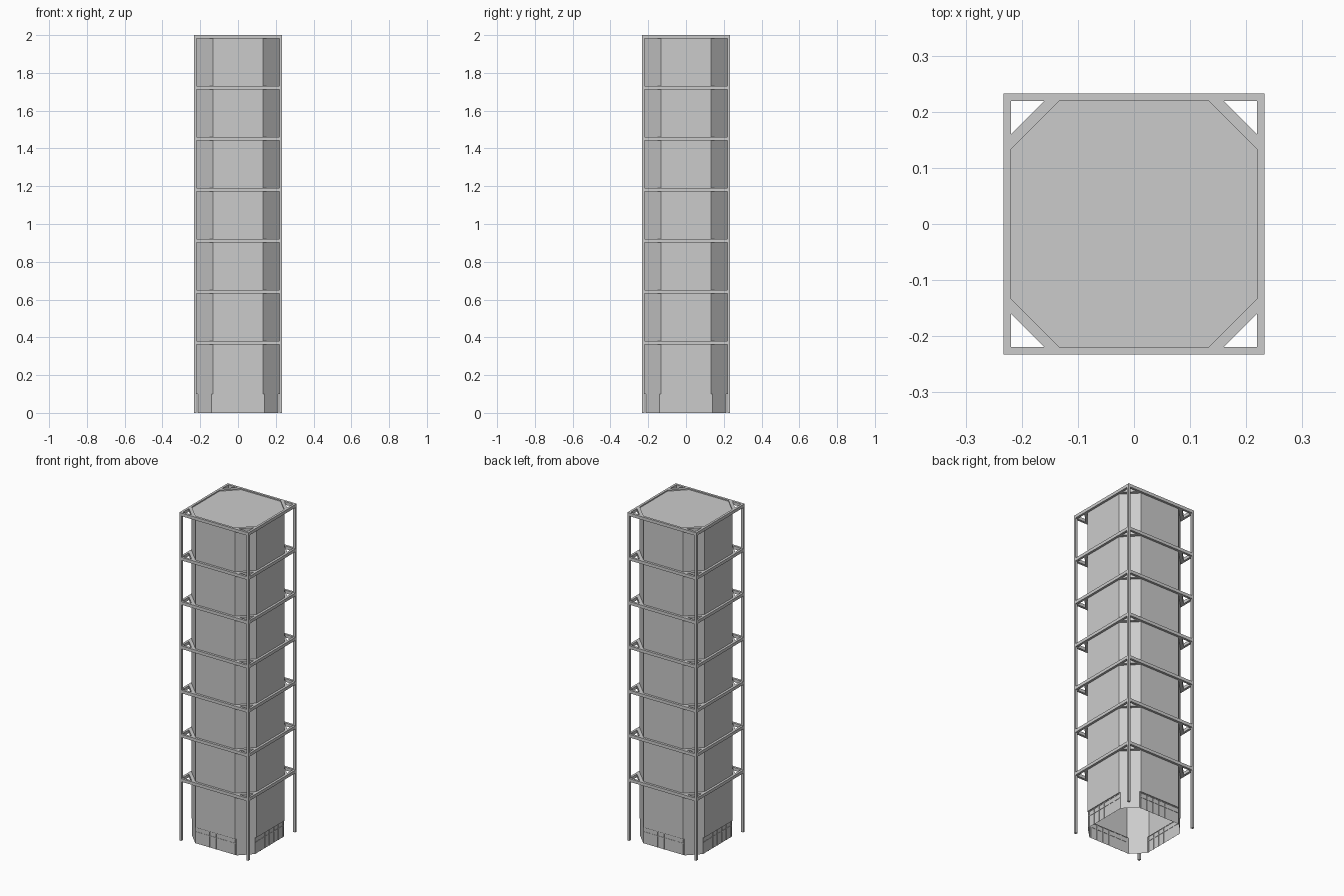
import bpy, bmesh, math
from mathutils import Matrix, Vector

cube = bpy.data.objects.get("Cube")
if cube:
    bpy.data.objects.remove(cube)

OUT, WALL, CORNER = 0.233, 0.219, 0.133   # frame edge, wall plane, chamfer start
BASE_H, RECESS, ROOF = 0.10, 0.007, 1.993
RAIL_H, PITCH, LEVELS = 0.019, 0.27, 7

grey = bpy.data.materials.new("plain grey")
grey.use_nodes = True
grey.diffuse_color = (0.6, 0.6, 0.6, 1)
grey.node_tree.nodes["Principled BSDF"].inputs["Base Color"].default_value = (0.6, 0.6, 0.6, 1)


def finish(name, bm):
    mesh = bpy.data.meshes.new(name)
    bm.to_mesh(mesh)
    bm.free()
    mesh.materials.append(grey)
    obj = bpy.data.objects.new(name, mesh)
    bpy.context.collection.objects.link(obj)
    return obj


def add_box(bm, lo, hi, turn=0):
    lo, hi = Vector(lo), Vector(hi)
    mat = (Matrix.Rotation(turn * math.pi / 2, 4, 'Z')
           @ Matrix.Translation((lo + hi) / 2) @ Matrix.Diagonal((*(hi - lo), 1)))
    bmesh.ops.create_cube(bm, size=1, matrix=mat)


def octagon(bm, wall, z):
    # the chamfer plane stays fixed while the main walls move in or out
    c = WALL + CORNER - wall
    verts = []
    for i in range(4):
        rot = Matrix.Rotation(i * math.pi / 2, 3, 'Z')
        verts += [bm.verts.new(rot @ Vector(p)) for p in ((wall, -c, z), (wall, c, z))]
    return verts


# Hollow tower shell: recessed base, overhang and main walls, open underneath
bm = bmesh.new()
rings = [octagon(bm, WALL - RECESS, 0), octagon(bm, WALL - RECESS, BASE_H),
         octagon(bm, WALL, BASE_H), octagon(bm, WALL, ROOF)]
for a, b in zip(rings, rings[1:]):
    for i in range(8):
        j = (i + 1) % 8
        bm.faces.new((a[i], a[j], b[j], b[i]))
bm.faces.new(rings[-1])
bmesh.ops.remove_doubles(bm, verts=bm.verts, dist=0.0001)
finish("tower_walls", bm)

# Corner posts
bm = bmesh.new()
for turn in range(4):
    add_box(bm, (WALL, WALL, 0), (OUT, OUT, 2), turn)
finish("corner_posts", bm)

# Square rails with diagonal corner braces at every level
for level in range(LEVELS):
    top = 2 - level * PITCH
    bm = bmesh.new()
    for turn in range(4):
        add_box(bm, (-WALL, WALL, top - RAIL_H), (WALL, OUT, top), turn)
        rot = Matrix.Rotation(turn * math.pi / 2, 3, 'Z')
        brace = [(CORNER, WALL), (WALL, CORNER), (WALL, 0.16), (0.16, WALL)]
        low = [bm.verts.new(rot @ Vector((x, y, top - RAIL_H))) for x, y in brace]
        high = [bm.verts.new(rot @ Vector((x, y, top))) for x, y in brace]
        bm.faces.new(low)
        bm.faces.new(high)
        for i in range(4):
            j = (i + 1) % 4
            bm.faces.new((low[i], low[j], high[j], high[i]))
    bmesh.ops.recalc_face_normals(bm, faces=bm.faces)
    finish(f"frame_ring_{level + 1}", bm)

# Entrance panel bars on the recessed base walls
bm = bmesh.new()
plane, half, bar = WALL - RECESS, CORNER, 0.002
for turn in range(4):
    for i in range(7):
        x = -half + 0.004 + i * (half - 0.004) / 3
        add_box(bm, (x - bar, plane - bar, 0), (x + bar, plane + bar, BASE_H), turn)
    for z in (0.07, BASE_H - bar):
        add_box(bm, (-half, plane - bar, z - bar), (half, plane + bar, z + bar), turn)
finish("entrance_bars", bm)
